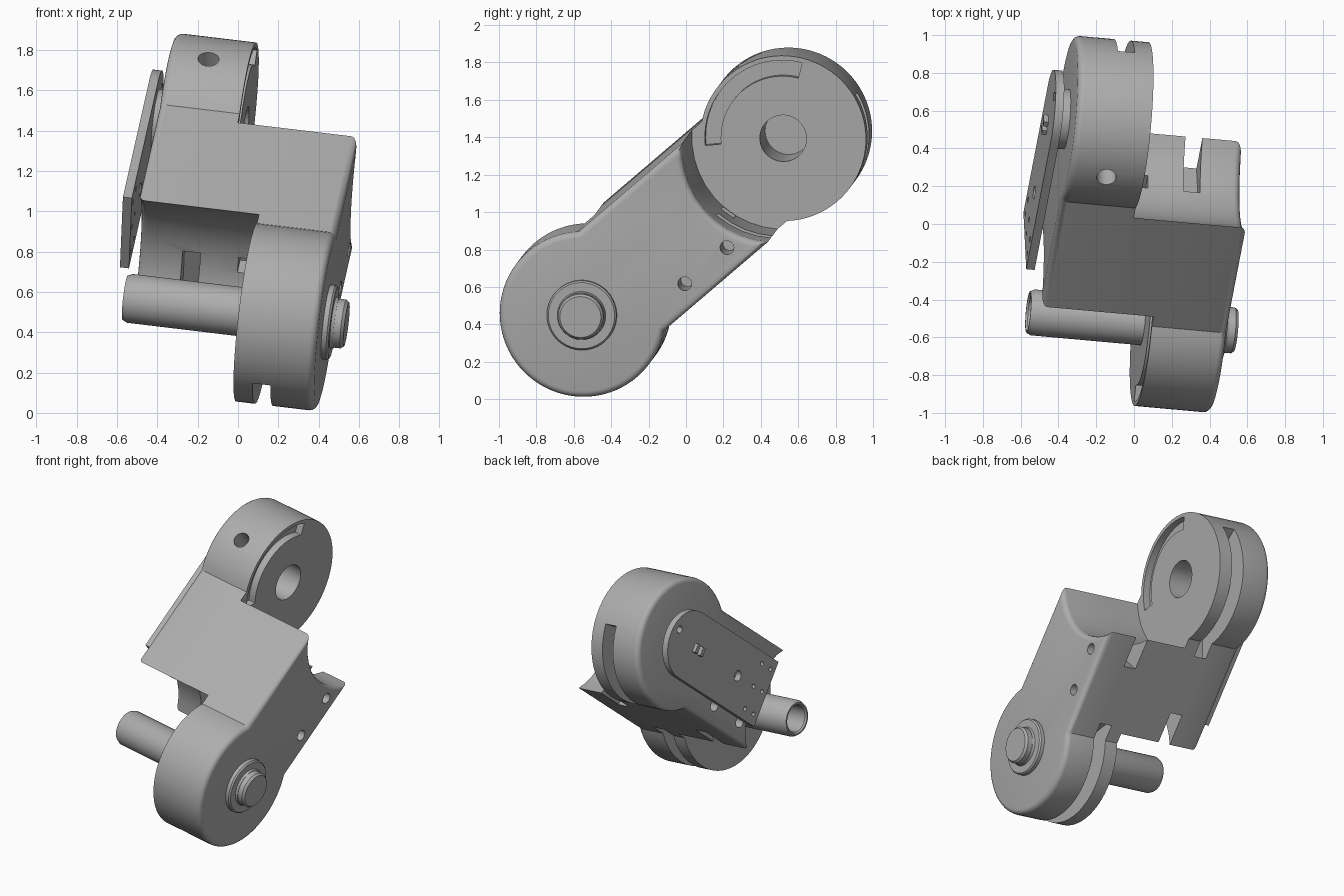
import bpy, bmesh
from math import sin, cos, asin, radians, pi, tau
from mathutils import Matrix, Vector

cube = bpy.data.objects.get("Cube")
if cube:
    bpy.data.objects.remove(cube, do_unlink=True)

# Link frame: hinge axis, length direction, height direction
axis = Vector((1, -0.09, -0.12)).normalized()
along = Vector((0.146, 0.76, 0.649))
along = (along - axis * along.dot(axis)).normalized()
up = axis.cross(along)
FRAME = Matrix((axis, along, up)).transposed().to_4x4() @ Matrix.Translation((0, -0.065, 0.718))

SPAN = 1.357            # distance between the two hinge axes
DISC, CLEAR, HALF = 0.445, 0.49, 0.35
INNER, OUTER = 0.03, 0.43
MID = -0.0725           # plane the two halves turn about

grey = bpy.data.materials.new("light grey")
grey.diffuse_color = (0.42, 0.42, 0.42, 1)
grey.use_nodes = True
grey.node_tree.nodes["Principled BSDF"].inputs["Base Color"].default_value = grey.diffuse_color


def arc(l, r, t0, t1, n):
    return [(l + r * cos(t0 + (t1 - t0) * i / n), r * sin(t0 + (t1 - t0) * i / n)) for i in range(n + 1)]


def circle(l, w, r, n=32):
    return [(l + r * cos(tau * i / n), w + r * sin(tau * i / n)) for i in range(n)]


def box(l0, l1, w0, w1):
    return [(l0, w0), (l1, w0), (l1, w1), (l0, w1)]


def sector(r0, r1, t0, t1, n=24):
    t0, t1 = radians(t0), radians(t1)
    return arc(0, r1, t0, t1, n) + arc(0, r0, t1, t0, n)


def make(name, bm):
    bmesh.ops.recalc_face_normals(bm, faces=bm.faces)
    mesh = bpy.data.meshes.new(name)
    bm.to_mesh(mesh)
    bm.free()
    mesh.materials.append(grey)
    ob = bpy.data.objects.new(name, mesh)
    bpy.context.collection.objects.link(ob)
    ob.matrix_world = FRAME
    return ob


def prism(name, points, a0, a1, flip=False, round_edges=None):
    """Extrude a side outline along the hinge axis; flip turns it to the other end."""
    bm = bmesh.new()
    place = lambda a, l, w: (2 * MID - a, SPAN - l, w) if flip else (a, l, w)
    rings = [[bm.verts.new(place(a, l, w)) for l, w in points] for a in (a0, a1)]
    bm.faces.new(rings[0])
    bm.faces.new(rings[1])
    n = len(points)
    for i in range(n):
        j = (i + 1) % n
        bm.faces.new((rings[0][i], rings[0][j], rings[1][j], rings[1][i]))
    bmesh.ops.recalc_face_normals(bm, faces=bm.faces)
    if round_edges:
        edges = [e for e in bm.edges if all(v in rings[1] for v in e.verts)]
        bmesh.ops.bevel(bm, geom=edges, offset=round_edges, segments=4, profile=0.5,
                        affect='EDGES', clamp_overlap=True)
    return make(name, bm)


def lathe(name, profile, l=0, n=48):
    bm = bmesh.new()
    rings = [[bm.verts.new((a, l + r * cos(tau * i / n), r * sin(tau * i / n))) for i in range(n)]
             for a, r in profile]
    for p, q in zip(rings, rings[1:]):
        for i in range(n):
            j = (i + 1) % n
            bm.faces.new((p[i], p[j], q[j], q[i]))
    bm.faces.new(rings[0])
    bm.faces.new(rings[-1])
    return make(name, bm)


def cut(ob, cutters):
    bpy.context.view_layer.objects.active = ob
    for c in cutters:
        c.hide_render = True
        mod = ob.modifiers.new("cut", 'BOOLEAN')
        mod.operation, mod.solver, mod.object = 'DIFFERENCE', 'EXACT', c
        bpy.ops.object.modifier_apply(modifier=mod.name)
        bpy.data.objects.remove(c, do_unlink=True)


# Outlines: disc with its block, and the bridge between the halves
join = asin(HALF / DISC)
hollow = asin(HALF / CLEAR)
far_hollow = arc(SPAN, CLEAR, pi + hollow, pi - hollow, 10)
near_hollow = arc(0, CLEAR, hollow, -hollow, 10)
half_outline = arc(0, DISC, join, tau - join, 56) + far_hollow
bridge_outline = near_hollow + far_hollow

parts = []
SLOT = (0.125, 0.215)
for name, flip in (("lower_link_half", False), ("upper_link_half", True)):
    half = prism(name, half_outline, INNER, OUTER, flip, 0.035)
    cutters = [
        prism("rim_slot", sector(0.31, 0.52, 190, 322), *SLOT, flip),
        prism("end_notch", box(0.8, 1.15, -0.4, -0.07), *SLOT, flip),
        prism("face_groove", sector(0.335, 0.42, 35, 145), INNER - 0.05, INNER + 0.05, flip),
        prism("hinge_hole", circle(0, 0, 0.125, 40), INNER - 0.05, 0.35, flip),
    ]
    for l in (0.53, 0.83):
        cutters.append(prism("screw_hole", circle(l if not flip else SPAN - l, -0.23, 0.037, 20),
                             0.25, 0.5, flip))
    if flip:
        # Set-screw hole down from the top of the upper disc
        hole = bmesh.new()
        bmesh.ops.create_cone(hole, cap_ends=True, segments=24, radius1=0.052, radius2=0.052, depth=0.3,
                              matrix=Matrix.Translation((-0.375, SPAN, 0.42)))
        cutters.append(make("set_screw_hole", hole))
    cut(half, cutters)
    parts.append(half)

bridge = prism("link_bridge", bridge_outline, 2 * MID - INNER, INNER)
cut(bridge, [prism("bridge_notch", box(0.3, 0.56, -0.15, -0.07), -0.08, 0.02, f) for f in (False, True)])
parts.append(bridge)

# Hollow hinge pin with its washer
parts.append(lathe("hinge_pin", [(-0.25, 0.09), (-0.57, 0.09), (-0.58, 0.1), (-0.58, 0.11), (-0.555, 0.122),
                                 (0.515, 0.122), (0.53, 0.11)]))
parts.append(lathe("pin_washer", [(0.42, 0.187), (0.455, 0.187), (0.465, 0.178), (0.465, 0.13), (0.48, 0.125)]))

# Circuit board on its spacer
board = prism("circuit_board", arc(1.39, 0.23, -pi / 2, pi / 2, 20) + [(0.49, 0.23), (0.49, -0.23)],
              -0.67, -0.625)
holes = [(0.83, 0, 0.035), (1.55, 0.05, 0.025)]
holes += [(l, w, 0.015) for l in (0.54, 0.64) for w in (-0.16, 0, 0.16)]
cut(board, [prism("board_hole", circle(l, w, r, 16), -0.7, -0.6) for l, w, r in holes])
parts.append(board)
parts.append(lathe("board_spacer", [(-0.63, 0.16), (-0.57, 0.16)], SPAN))
for i, l in enumerate((1.26, 1.32)):
    parts.append(prism(f"board_contact_{i + 1}", box(l, l + 0.03, -0.03, 0.03), -0.695, -0.66))

# Smooth the curved walls, keep real edges sharp
bpy.ops.object.select_all(action='DESELECT')
for ob in parts:
    ob.select_set(True)
bpy.context.view_layer.objects.active = parts[0]
bpy.ops.object.shade_smooth_by_angle(angle=radians(30))
